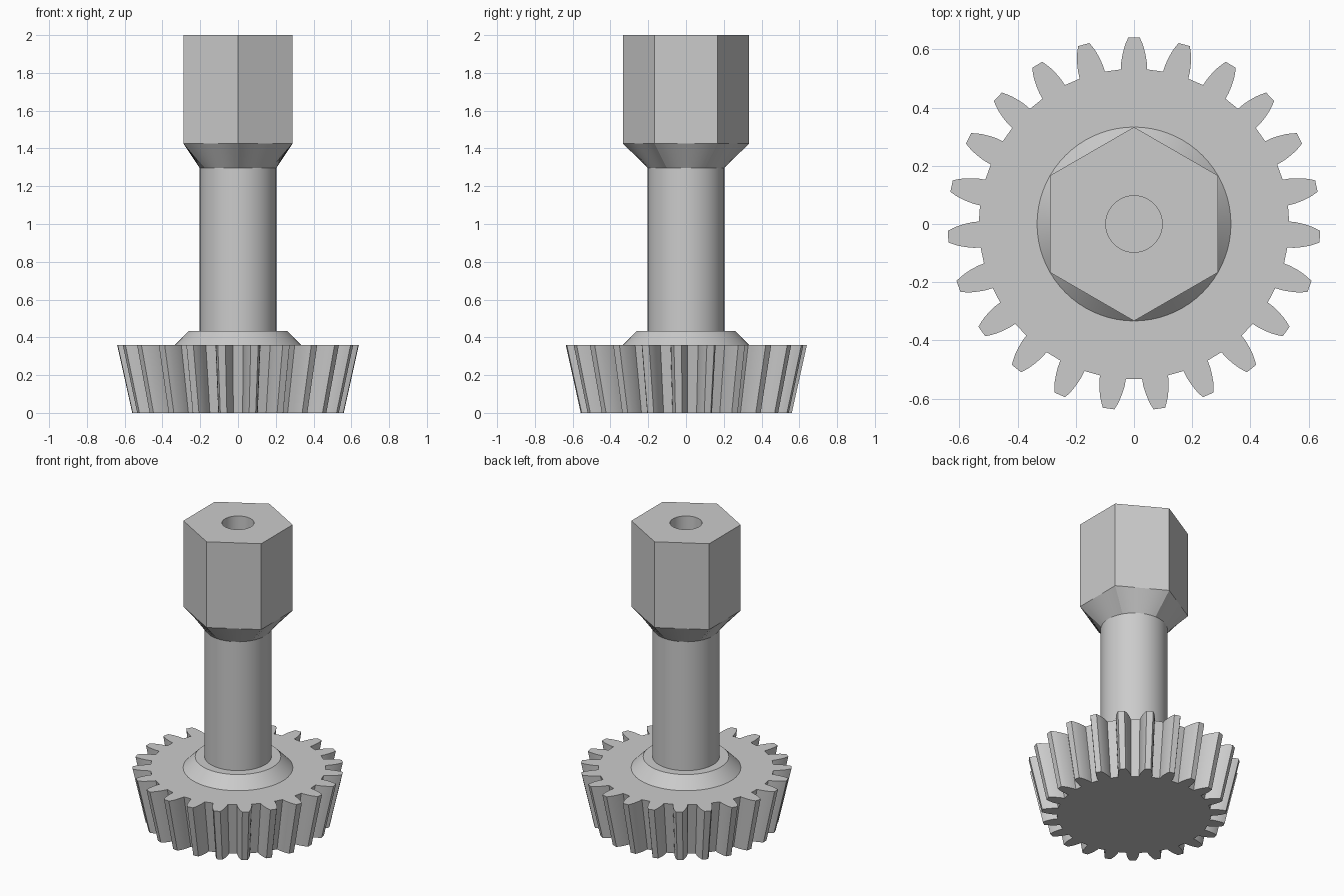
import bpy, bmesh
from math import sin, cos, pi, atan2, hypot, radians

if "Cube" in bpy.data.objects:
    bpy.data.objects.remove(bpy.data.objects["Cube"])

STEPS = 72      # points around each round section
TEETH = 23

steel = bpy.data.materials.new("plain_grey_steel")
steel.use_nodes = True
GREY = (0.6, 0.6, 0.6, 1)
steel.diffuse_color = GREY
steel.node_tree.nodes["Principled BSDF"].inputs["Base Color"].default_value = GREY


def circle(r, z):
    return [(r * sin(2 * pi * i / STEPS), r * cos(2 * pi * i / STEPS), z)
            for i in range(STEPS)]


def hexagon(r, z):
    """Hexagon with corners on the y axis, sampled evenly along its sides."""
    per = STEPS // 6
    pts = []
    for side in range(6):
        a, b = side * pi / 3, (side + 1) * pi / 3
        for k in range(per):
            t = k / per
            pts.append((r * (sin(a) * (1 - t) + sin(b) * t),
                        r * (cos(a) * (1 - t) + cos(b) * t), z))
    return pts


def gear_outline(scale, z):
    """Toothed outline, with one tooth pointing to the back (+y)."""
    flank = [(0.045, 0.531), (0.044, 0.555), (0.040, 0.58),
             (0.034, 0.605), (0.028, 0.622), (0.020, 0.64)]
    tooth = [(-x, y) for x, y in flank] + flank[::-1]
    pts = []
    for i in range(TEETH):
        for x, y in tooth:
            a = atan2(x, y) + 2 * pi * i / TEETH
            r = hypot(x, y) * scale
            pts.append((r * sin(a), r * cos(a), z))
    return pts


def skin(name, rings, cap_start=False, cap_end=False):
    """Join successive rings with faces; optionally close the ends."""
    bm = bmesh.new()
    loops = [[bm.verts.new(p) for p in ring] for ring in rings]
    n = len(loops[0])
    for low, high in zip(loops, loops[1:]):
        for i in range(n):
            j = (i + 1) % n
            bm.faces.new((low[j], low[i], high[i], high[j]))
    if cap_start:
        bm.faces.new(loops[0])
    if cap_end:
        bm.faces.new(loops[-1][::-1])
    mesh = bpy.data.meshes.new(name)
    bm.to_mesh(mesh)
    bm.free()
    mesh.materials.append(steel)
    obj = bpy.data.objects.new(name, mesh)
    bpy.context.collection.objects.link(obj)
    bpy.ops.object.select_all(action="DESELECT")
    obj.select_set(True)
    bpy.context.view_layer.objects.active = obj
    bpy.ops.object.shade_smooth_by_angle(angle=radians(25))
    return obj


# Tapered gear wheel
skin("bevel_gear", [gear_outline(0.875, 0), gear_outline(1, 0.36)], True, True)

# Chamfered collar on top of the gear
skin("collar", [circle(0.333, 0.36), circle(0.26, 0.434), circle(0.2, 0.434)])

# Round shaft
skin("shaft", [circle(0.203, 0.434), circle(0.203, 1.297)])

# Round-to-hexagon neck, hexagonal head and blind bore
skin("hex_head", [circle(0.203, 1.297), hexagon(0.333, 1.425), hexagon(0.333, 2),
                  circle(0.097, 2), circle(0.097, 1.5)], cap_end=True)
